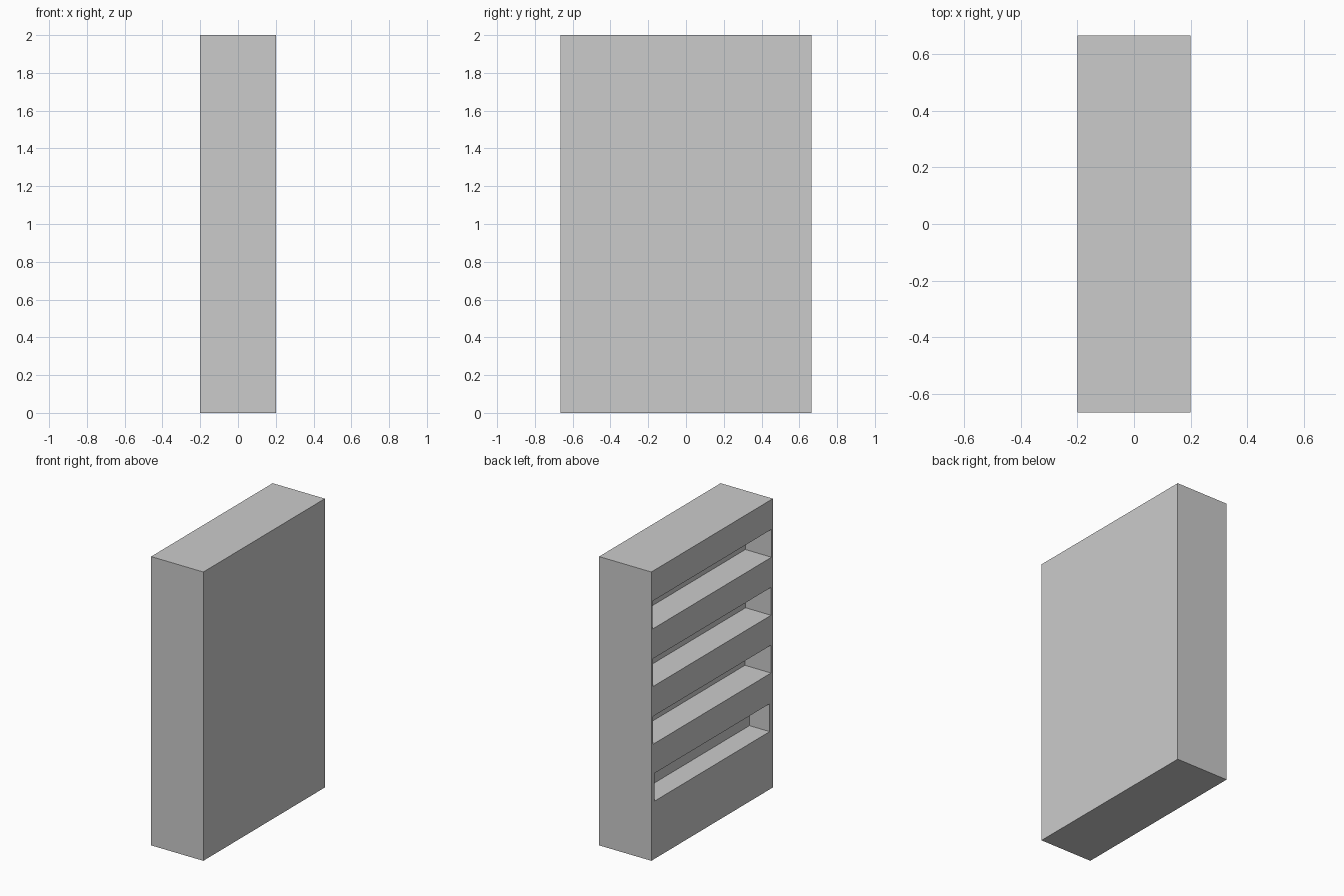
import bpy

if "Cube" in bpy.data.objects:
    bpy.data.objects.remove(bpy.data.objects["Cube"])


def box(name, lo, hi):
    """Axis-aligned box between two corners."""
    bpy.ops.mesh.primitive_cube_add(size=1)
    ob = bpy.context.object
    ob.name = name
    for v in ob.data.vertices:
        v.co = [lo[i] if v.co[i] < 0 else hi[i] for i in range(3)]
    return ob


W, D, H = 0.2, 0.665, 2.0  # half width, half depth, height

# Solid cabinet body
cabinet = box("shelf_cabinet", (-W, -D, 0), (W, D, H))

# Shelf recesses on the left face: bottom z, half length, depth
recesses = [
    (0.40, 0.63, 0.155),
    (0.80, 0.645, 0.20),
    (1.20, 0.645, 0.195),
    (1.60, 0.65, 0.20),
]
cutters = []
for i, (z, half, depth) in enumerate(recesses):
    cutter = box(f"recess_cutter_{i + 1}", (-W - 0.1, -half, z), (-W + depth, half, z + 0.193))
    cutter.hide_render = True
    mod = cabinet.modifiers.new(f"recess_{i + 1}", "BOOLEAN")
    mod.operation = "DIFFERENCE"
    mod.solver = "EXACT"
    mod.object = cutter
    cutters.append(cutter)

# Apply the cuts and remove the helpers
bpy.ops.object.select_all(action="DESELECT")
cabinet.select_set(True)
bpy.context.view_layer.objects.active = cabinet
for mod in list(cabinet.modifiers):
    bpy.ops.object.modifier_apply(modifier=mod.name)
for cutter in cutters:
    bpy.data.objects.remove(cutter, do_unlink=True)
